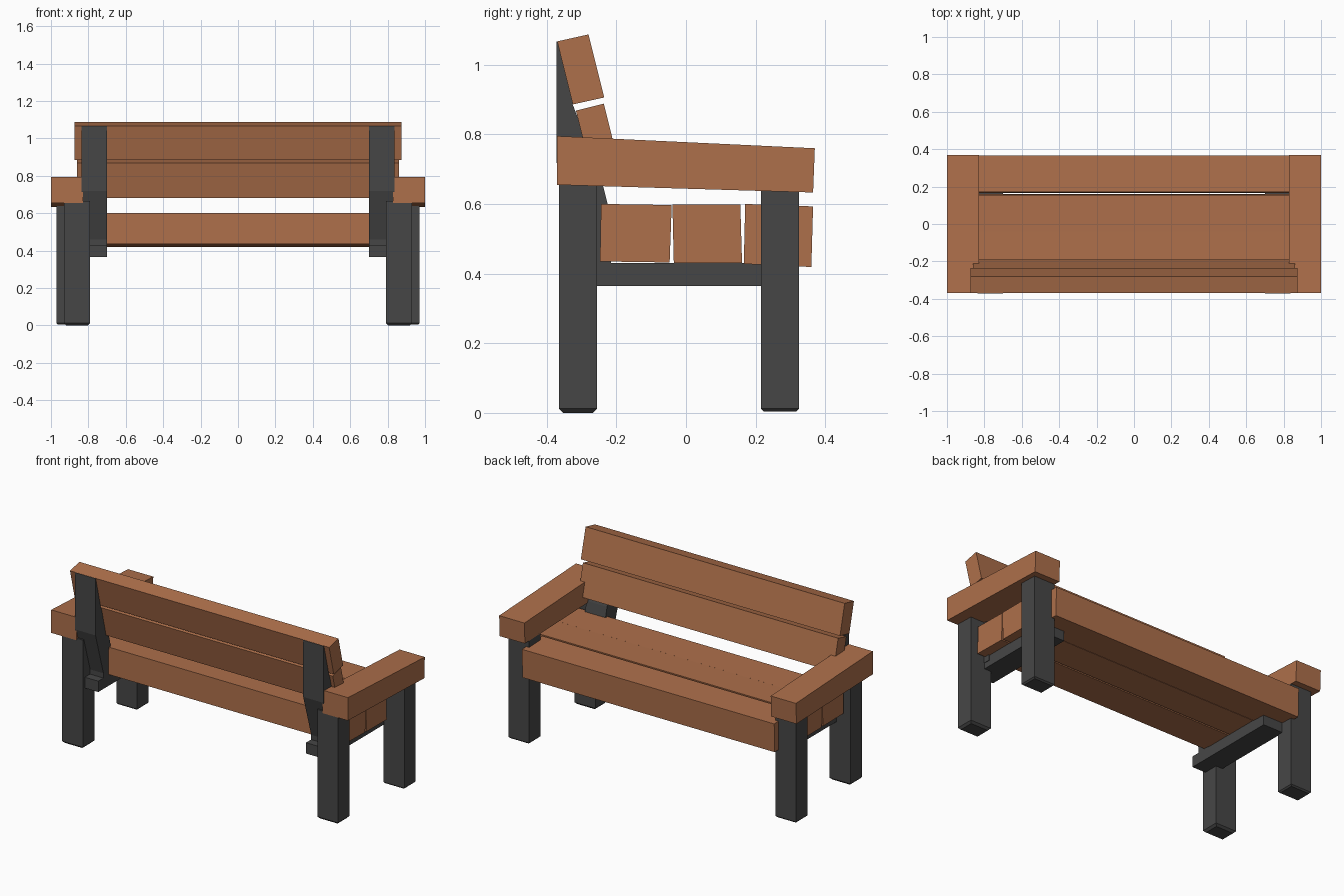
import bpy, bmesh

if "Cube" in bpy.data.objects:
    bpy.data.objects.remove(bpy.data.objects["Cube"])


def material(name, rgb):
    m = bpy.data.materials.new(name)
    m.diffuse_color = (*rgb, 1)
    m.use_nodes = True
    m.node_tree.nodes["Principled BSDF"].inputs["Base Color"].default_value = m.diffuse_color
    return m


WOOD = material("brown wood", (0.42, 0.16, 0.07))
DARK = material("dark grey", (0.062, 0.062, 0.062))


def extrude_x(name, profile, x0, x1, mat, bevel=0.0):
    """Extrude a side profile of (y, z) points from x0 to x1."""
    bm = bmesh.new()
    face = bm.faces.new([bm.verts.new((x0, y, z)) for y, z in profile])
    new = bmesh.ops.extrude_face_region(bm, geom=[face])["geom"]
    for v in new:
        if isinstance(v, bmesh.types.BMVert):
            v.co.x = x1
    if bevel:
        # chamfer only the rim of the foot
        rim = [e for e in bm.edges if all(v.co.z < 0.01 for v in e.verts)]
        bmesh.ops.bevel(bm, geom=rim, offset=bevel, segments=1, affect='EDGES')
    bmesh.ops.recalc_face_normals(bm, faces=bm.faces)
    mesh = bpy.data.meshes.new(name)
    bm.to_mesh(mesh)
    bm.free()
    mesh.materials.append(mat)
    ob = bpy.data.objects.new(name, mesh)
    bpy.context.collection.objects.link(ob)
    return ob


def pair(name, profile, x0, x1, mat, bevel=0.0):
    """Make a right part and its left mirror image."""
    extrude_x("right_" + name, profile, x0, x1, mat, bevel)
    extrude_x("left_" + name, profile, -x1, -x0, mat, bevel)


def plank(name, profile, half):
    extrude_x(name, profile, -half, half, WOOD)


# Seat planks
plank("rear_seat_plank", [(-.247, .435), (-.047, .432), (-.041, .597), (-.244, .6)], .89)
plank("middle_seat_plank", [(-.035, .43), (.161, .43), (.156, .599), (-.039, .598)], .89)
plank("front_seat_plank", [(.166, .428), (.36, .419), (.365, .593), (.17, .6)], .85)

# Backrest planks, leaning back
plank("upper_back_plank", [(-.325, .886), (-.235, .906), (-.28, 1.087), (-.37, 1.067)], .873)
plank("lower_back_plank", [(-.27, .682), (-.19, .702), (-.236, .888), (-.316, .868)], .86)

# Armrests, sloping gently
pair("armrest", [(-.37, .655), (.365, .633), (.37, .76), (-.37, .795)], .83, 1.0, WOOD)

# Legs
pair("back_leg", [(-.365, 0), (-.255, 0), (-.255, .665), (-.365, .665)], .79, .93, DARK, .012)
pair("front_leg", [(.215, .004), (.325, .004), (.325, .645), (.215, .645)], .83, .97, DARK, .008)

# Beams under the seat
pair("seat_beam", [(-.345, .365), (.25, .365), (.25, .431), (-.345, .431)], .70, .835, DARK)

# Backrest posts, bent where they meet the seat
pair("back_post", [(-.295, .40), (-.215, .40), (-.215, .56), (-.327, .885 + .12),
                   (-.355, 1.068), (-.372, 1.066), (-.372, .72), (-.295, .46)][:3]
     + [(-.24, .66), (-.325, .885), (-.36, 1.066), (-.372, 1.066), (-.372, .72), (-.295, .46)],
     .70, .838, DARK)
